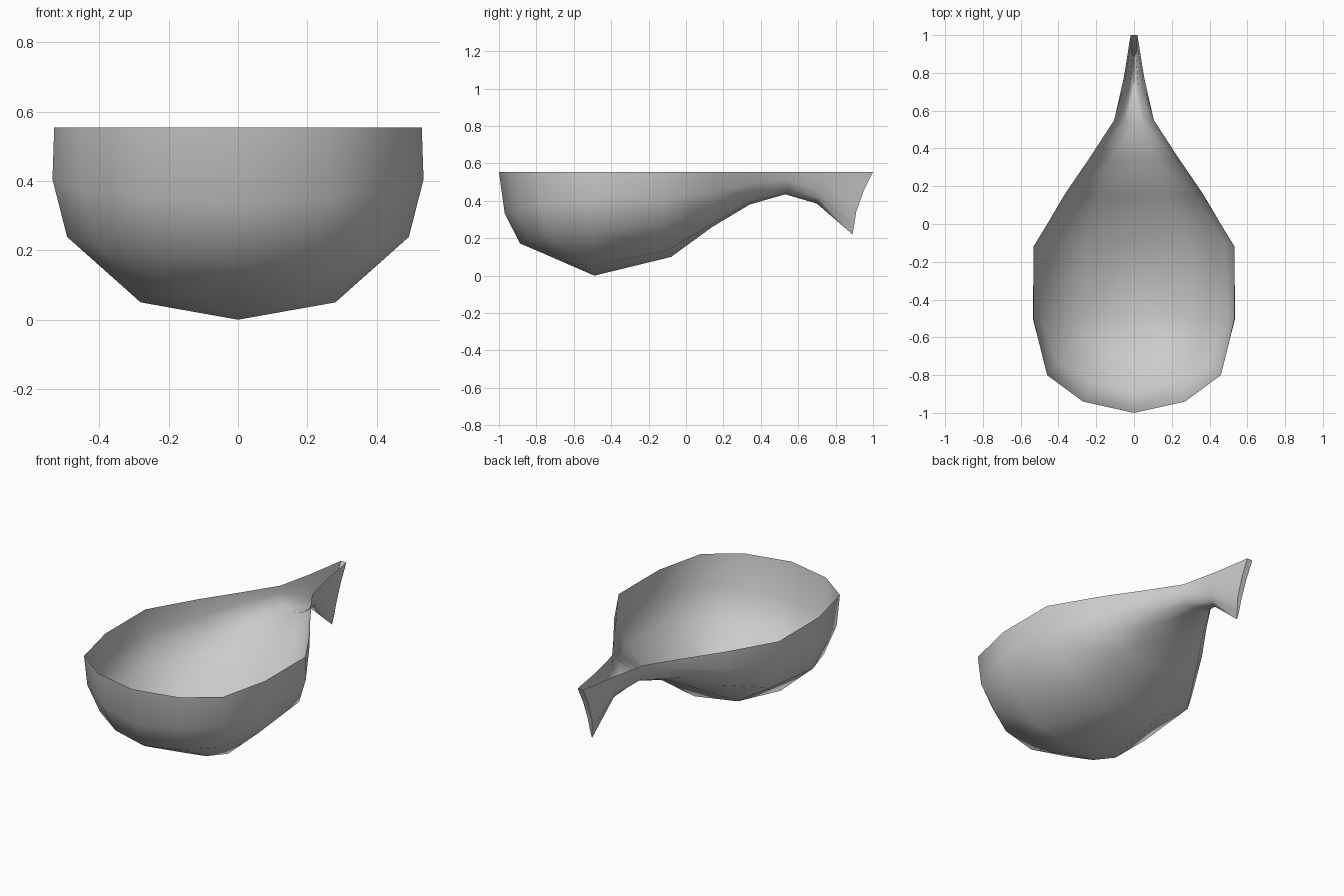
import bpy, bmesh

if "Cube" in bpy.data.objects:
    bpy.data.objects.remove(bpy.data.objects["Cube"], do_unlink=True)

RIM_Z = 0.555

# Rib shapes from rim to keel: (share of half width, share toward keel, share of height)
BOW = [(1, 0, 1), (.94, .06, .6), (.78, .22, .31), (.4, .6, .16), (0, 1, 0)]
SIDE = [(1, 0, 1), (1.01, .06, .73), (.93, .2, .43), (.53, .6, .09), (0, 1, 0)]
AFT = [(1, 0, 1), (.99, .1, .64), (.88, .3, .28), (.5, .6, .07), (0, 1, 0)]
TAIL = [(1, 0, 1), (.9, .45, .7), (.75, .82, .36), (.45, .9, .18), (0, 1, 0)]


def blend(a, b, t):
    return [tuple(p + (q - p) * t for p, q in zip(u, v)) for u, v in zip(a, b)]


# Ribs from bow to tail tip: rim half width, rim y, keel y, keel z, shape
RIBS = [
    (0, -1, -.49, 0, BOW),
    (.27, -.94, -.49, 0, blend(BOW, SIDE, .25)),
    (.46, -.8, -.49, 0, blend(BOW, SIDE, .6)),
    (.53, -.5, -.49, 0, SIDE),
    (.53, -.12, -.08, .1, blend(SIDE, AFT, .4)),
    (.365, .16, .14, .26, AFT),
    (.235, .35, .34, .38, AFT),
    (.105, .55, .53, .435, AFT),
    (.055, .77, .7, .385, TAIL),
    (.018, 1, .89, .22, TAIL),
]

# Left half of the shell, lofted from rib to rib
bm = bmesh.new()
rows = []
for width, rim_y, keel_y, keel_z, shape in RIBS:
    rows.append([bm.verts.new((width * sx, rim_y + (keel_y - rim_y) * sy,
                               keel_z + (RIM_Z - keel_z) * sz))
                 for sx, sy, sz in shape])
for a, b in zip(rows, rows[1:]):
    for i in range(len(a) - 1):
        bm.faces.new((a[i], a[i + 1], b[i + 1], b[i]))

# Right half by reflection
half = bm.faces[:]
copy = bmesh.ops.duplicate(bm, geom=bm.verts[:] + bm.edges[:] + half)
mirrored = [g for g in copy["geom"] if isinstance(g, bmesh.types.BMVert)]
for v in mirrored:
    v.co.x *= -1
bmesh.ops.reverse_faces(bm, faces=[g for g in copy["geom"] if isinstance(g, bmesh.types.BMFace)])
bmesh.ops.remove_doubles(bm, verts=bm.verts[:], dist=0.0005)
bmesh.ops.dissolve_degenerate(bm, edges=bm.edges[:], dist=0.0005)

# Narrow strip closing the tail end
tip = [e for e in bm.edges if e.is_boundary and
       all(v.co.y > .88 for v in e.verts)]
if tip:
    bmesh.ops.holes_fill(bm, edges=tip, sides=0)
    ends = [v for v in bm.verts if v.co.y > .88]
    ends.sort(key=lambda v: -v.co.z)
    left = [v for v in ends if v.co.x > .001]
    right = [v for v in ends if v.co.x < -.001]
    keel = [v for v in ends if abs(v.co.x) <= .001]
    if not any(f for f in bm.faces if all(v in ends for v in f.verts)):
        for i in range(len(left) - 1):
            bm.faces.new((left[i], right[i], right[i + 1], left[i + 1]))
        bm.faces.new((left[-1], right[-1], keel[0]))
bm.normal_update()

mesh = bpy.data.meshes.new("hull_shell")
bm.to_mesh(mesh)
bm.free()
hull = bpy.data.objects.new("hull_shell", mesh)
bpy.context.collection.objects.link(hull)

# Plain grey material
grey = bpy.data.materials.new("light_grey")
grey.use_nodes = True
color = (.6, .6, .6, 1)
grey.diffuse_color = color
grey.node_tree.nodes["Principled BSDF"].inputs["Base Color"].default_value = color
mesh.materials.append(grey)

# Smooth body, crisp tail end
bpy.context.view_layer.objects.active = hull
hull.select_set(True)
bpy.ops.object.shade_smooth_by_angle(angle=1.2)
